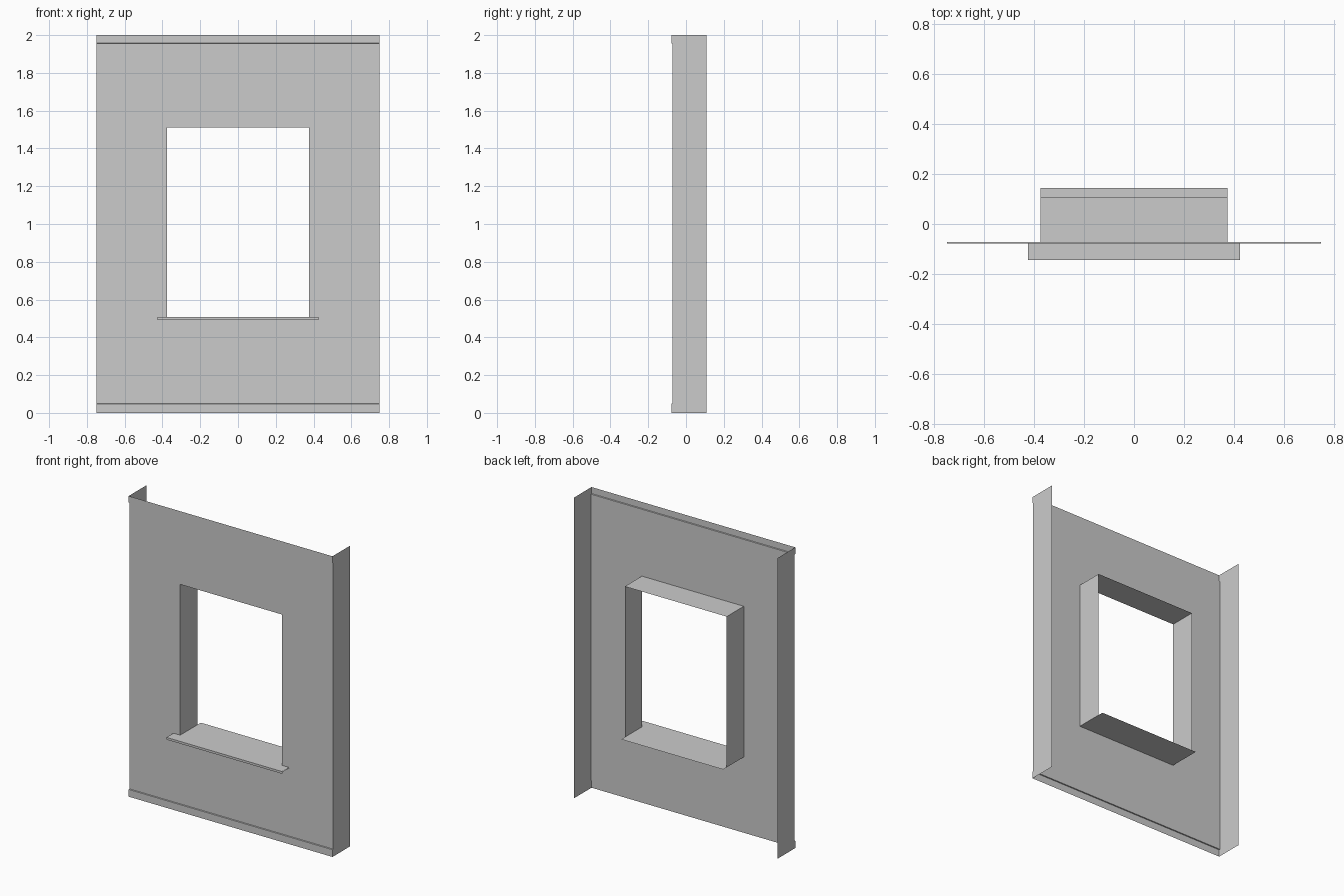
import bpy

if "Cube" in bpy.data.objects:
    bpy.data.objects.remove(bpy.data.objects["Cube"])

FRONT, BACK = -0.072, 0.108      # wall skin and rear edge of the returns
FLARE = 0.006                    # edge bands step slightly forward
HALF, OPEN = 0.75, 0.375         # half widths of wall and opening
Z0, Z1 = 0.507, 1.51             # opening bottom and top


def sheet(name, verts, faces):
    mesh = bpy.data.meshes.new(name)
    mesh.from_pydata(verts, [], faces)
    mesh.update()
    obj = bpy.data.objects.new(name, mesh)
    bpy.context.collection.objects.link(obj)
    return obj


def sweep(name, profile, x):
    """Sheet made by sweeping a (y, z) profile from -x to x."""
    n = len(profile)
    verts = [(s * x, y, z) for s in (-1, 1) for y, z in profile]
    return sheet(name, verts, [(i, i + 1, n + i + 1, n + i) for i in range(n - 1)])


# wall skin: 3 x 3 grid with the middle cell left open
xs, zs = (-HALF, -OPEN, OPEN, HALF), (0.05, Z0, Z1, 1.955)
sheet("wall_panel", [(x, FRONT, z) for z in zs for x in xs],
      [(r * 4 + c, r * 4 + c + 1, r * 4 + c + 5, r * 4 + c + 4)
       for r in range(3) for c in range(3) if (r, c) != (1, 1)])

# slightly flared bands along the top and bottom edges
sweep("top_band", [(FRONT, 1.955), (FRONT - FLARE, 1.957), (FRONT - FLARE, 2.0)], HALF)
sweep("bottom_band", [(FRONT - FLARE, 0.0), (FRONT - FLARE, 0.048), (FRONT, 0.05)], HALF)

# wall returns at both ends
f = FRONT - FLARE
for side, s in (("left", -1), ("right", 1)):
    x = s * HALF
    face = (0, 1, 2, 3, 4, 5, 6, 7)
    sheet("wall_return_" + side,
          [(x, BACK, 0), (x, BACK, 2), (x, f, 2), (x, f, 1.957),
           (x, FRONT, 1.955), (x, FRONT, 0.05), (x, f, 0.048), (x, f, 0)],
          [face[::-1] if s < 0 else face])

# window reveal: jambs and head
path = [(-OPEN, Z0), (-OPEN, Z1), (OPEN, Z1), (OPEN, Z0)]
sheet("window_reveal", [(x, y, z) for y in (FRONT, BACK) for x, z in path],
      [(i, i + 1, i + 5, i + 4) for i in range(3)])

# sill: inner board, and a wider projecting nose with a drip lip
sweep("sill_board", [(0.145, Z0), (FRONT, Z0)], OPEN)
sweep("sill_nose", [(FRONT, Z0), (-0.145, Z0), (-0.145, 0.492), (-0.139, 0.492),
                    (-0.139, 0.501), (FRONT, 0.501)], 0.425)
